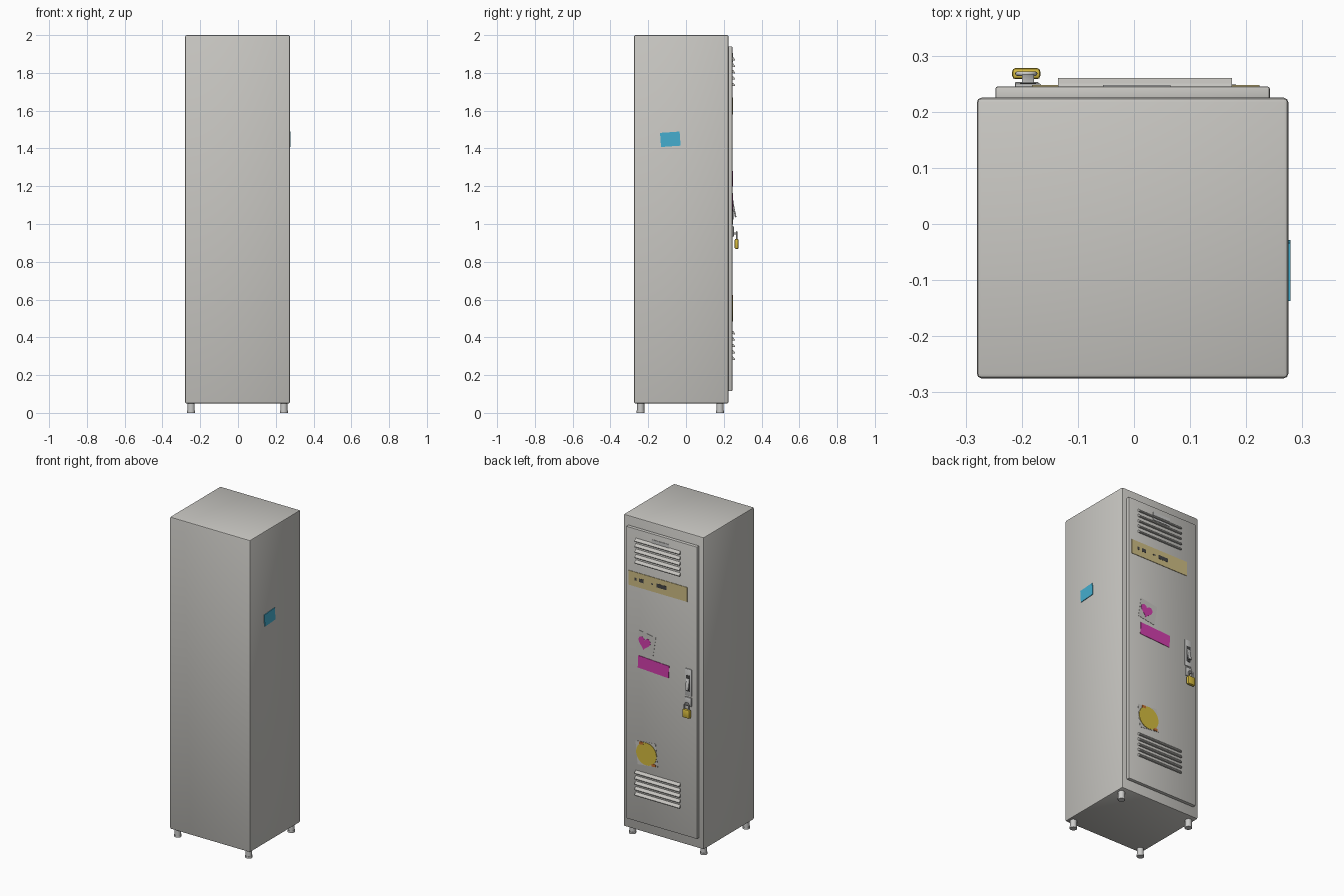
import bpy, bmesh, math
from mathutils import Matrix, Vector

if "Cube" in bpy.data.objects:
    bpy.data.objects.remove(bpy.data.objects["Cube"])


def mat(name, r, g, b):
    m = bpy.data.materials.new(name)
    m.diffuse_color = (r, g, b, 1)
    m.use_nodes = True
    m.node_tree.nodes["Principled BSDF"].inputs["Base Color"].default_value = m.diffuse_color
    return m


PAINT = mat("grey paint", .58, .57, .54)
STEEL = mat("light steel", .60, .60, .59)
DARK = mat("dark recess", .06, .06, .06)
TAN = mat("masking tape", .62, .51, .23)
PINK = mat("magenta sticker", .65, .05, .42)
YELLOW = mat("yellow sticker", .66, .50, .05)
BLUE = mat("blue sticker", .06, .42, .62)
BRASS = mat("brass", .68, .50, .05)
ORANGE = mat("orange", .55, .16, .03)


def finish(name, bm, m, smooth=False):
    bmesh.ops.recalc_face_normals(bm, faces=bm.faces)
    me = bpy.data.meshes.new(name)
    bm.to_mesh(me)
    bm.free()
    me.materials.append(m)
    ob = bpy.data.objects.new(name, me)
    bpy.context.collection.objects.link(ob)
    if smooth:
        bpy.ops.object.select_all(action='DESELECT')
        ob.select_set(True)
        bpy.context.view_layer.objects.active = ob
        bpy.ops.object.shade_smooth_by_angle(angle=math.radians(35))
    return ob


def box(name, lo, hi, m, bevel=0, rot=0, axis='Y', segs=2):
    """Box between two corners, turned about its own centre."""
    lo, hi = Vector(lo), Vector(hi)
    bm = bmesh.new()
    bmesh.ops.create_cube(bm, size=1)
    bmesh.ops.scale(bm, vec=hi - lo, verts=bm.verts)
    if bevel:
        bmesh.ops.bevel(bm, geom=bm.edges[:], offset=bevel, segments=segs,
                        profile=.5, affect='EDGES')
    bm.transform(Matrix.Translation((lo + hi) / 2)
                 @ Matrix.Rotation(math.radians(rot), 4, axis))
    return finish(name, bm, m, bevel > 0)


def plate(name, x, z, w, h, y0, y1, m, rot=0):
    """Thin plate on the door."""
    return box(name, (x - w / 2, y0, z - h / 2), (x + w / 2, y1, z + h / 2), m, rot=rot)


def extrude_outline(name, pts, direction, m):
    """Closed 3D outline pushed along a direction."""
    bm = bmesh.new()
    f = bm.faces.new([bm.verts.new(p) for p in pts])
    r = bmesh.ops.extrude_face_region(bm, geom=[f])
    bmesh.ops.translate(bm, vec=direction,
                        verts=[v for v in r["geom"] if isinstance(v, bmesh.types.BMVert)])
    return finish(name, bm, m)


def cylinder(name, p, r, h, m, n=16, axis='Z'):
    bm = bmesh.new()
    bmesh.ops.create_cone(bm, cap_ends=True, segments=n, radius1=r, radius2=r, depth=h)
    rot = Matrix.Rotation(math.pi / 2, 4, 'X') if axis == 'Y' else Matrix()
    bm.transform(Matrix.Translation(p) @ rot)
    return finish(name, bm, m, True)


# Cabinet and door
box("cabinet", (-.28, -.275, .05), (.275, .225, 2.0), PAINT, .008)
box("door", (-.247, .215, .115), (.242, .245, 1.94), PAINT, .004)

# Feet
for x in (-.248, .243):
    for y in (-.24, .18):
        cylinder("foot", (x, y, .028), .019, .056, STEEL)
        cylinder("foot_pad", (x, y, .006), .021, .012, STEEL)

# Louvres: slanted hoods, five at the top and five at the bottom
for z0 in (1.875, .425):
    for i in range(5):
        z = z0 - i * .034
        prof = [(.243, z + .010), (.250, z + .008), (.260, z - .004),
                (.259, z - .009), (.252, z - .009), (.243, z - .006)]
        extrude_outline("louvre", [(-.135, y, zz) for y, zz in prof], (.31, 0, 0), PAINT)

# Blank number plate at the upper louvres
plate("number_plate", .005, 1.88, .12, .05, .244, .248, STEEL)

# Tape strip with plain dark marks
plate("tape_strip", .021, 1.626, .405, .09, .244, .248, TAN)
for x, w, h in ((.175, .014, .018), (.135, .03, .022), (.06, .014, .008),
                (-.005, .07, .024)):
    plate("tape_mark", x, 1.628, w, h, .247, .249, DARK)

# Heart sticker on a door-coloured backing
plate("heart_backing", .105, 1.245, .12, .125, .244, .2465, PAINT, -9)
turn = Matrix.Rotation(math.radians(-9), 4, 'Y')
pts = []
for i in range(32):
    t = 2 * math.pi * i / 32
    hx = 16 * math.sin(t) ** 3
    hz = 13 * math.cos(t) - 5 * math.cos(2 * t) - 2 * math.cos(3 * t) - math.cos(4 * t)
    pts.append(Vector((.115, .2455, 1.245)) + turn @ Vector((hx * .0026, 0, hz * .0028)))
extrude_outline("heart_sticker", pts, (0, .0025, 0), PINK)

# Magenta strip sticker
plate("strip_sticker", .052, 1.113, .213, .076, .244, .248, PINK, -3)

# Round yellow sticker on a square backing with orange corner marks
plate("round_sticker_backing", .1, .555, .14, .145, .244, .2465, PAINT, 6)
cylinder("round_sticker", (.1, .2475, .555), .07, .004, YELLOW, 40, 'Y')
for x, z in ((.135, .615), (.05, .497)):
    plate("orange_mark", x, z, .028, .016, .2465, .250, ORANGE, 6)

# Blue sticker on the right side
box("side_sticker", (.274, -.135, 1.411), (.279, -.031, 1.486), BLUE, rot=4, axis='X')

# Latch: back plate, dark recess, slanted lever
box("latch_plate", (-.212, .244, .997), (-.166, .250, 1.165), STEEL, .002)
plate("latch_recess", -.189, 1.075, .028, .10, .249, .2515, DARK)
box("latch_lever", (-.200, .252, 1.035), (-.178, .260, 1.105), STEEL, .002, 12, 'X')
box("hasp_plate", (-.212, .244, .933), (-.170, .253, .988), STEEL, .002)
box("hasp_staple", (-.195, .250, .944), (-.187, .270, .956), STEEL, .001)

# Padlock: brass body and bent steel shackle
box("padlock_body", (-.217, .258, .868), (-.167, .278, .921), BRASS, .006)
cu = bpy.data.curves.new("padlock_shackle", 'CURVE')
cu.dimensions = '3D'
cu.bevel_depth = .004
cu.bevel_resolution = 2
path = [(-.208, .915)] + [(-.192 - .016 * math.cos(a), .942 + .016 * math.sin(a))
                          for a in (math.pi * k / 10 for k in range(11))] + [(-.176, .915)]
sp = cu.splines.new('POLY')
sp.points.add(len(path) - 1)
for p, (x, z) in zip(sp.points, path):
    p.co = (x, .268, z, 1)
cu.materials.append(STEEL)
bpy.context.collection.objects.link(bpy.data.objects.new("padlock_shackle", cu))
